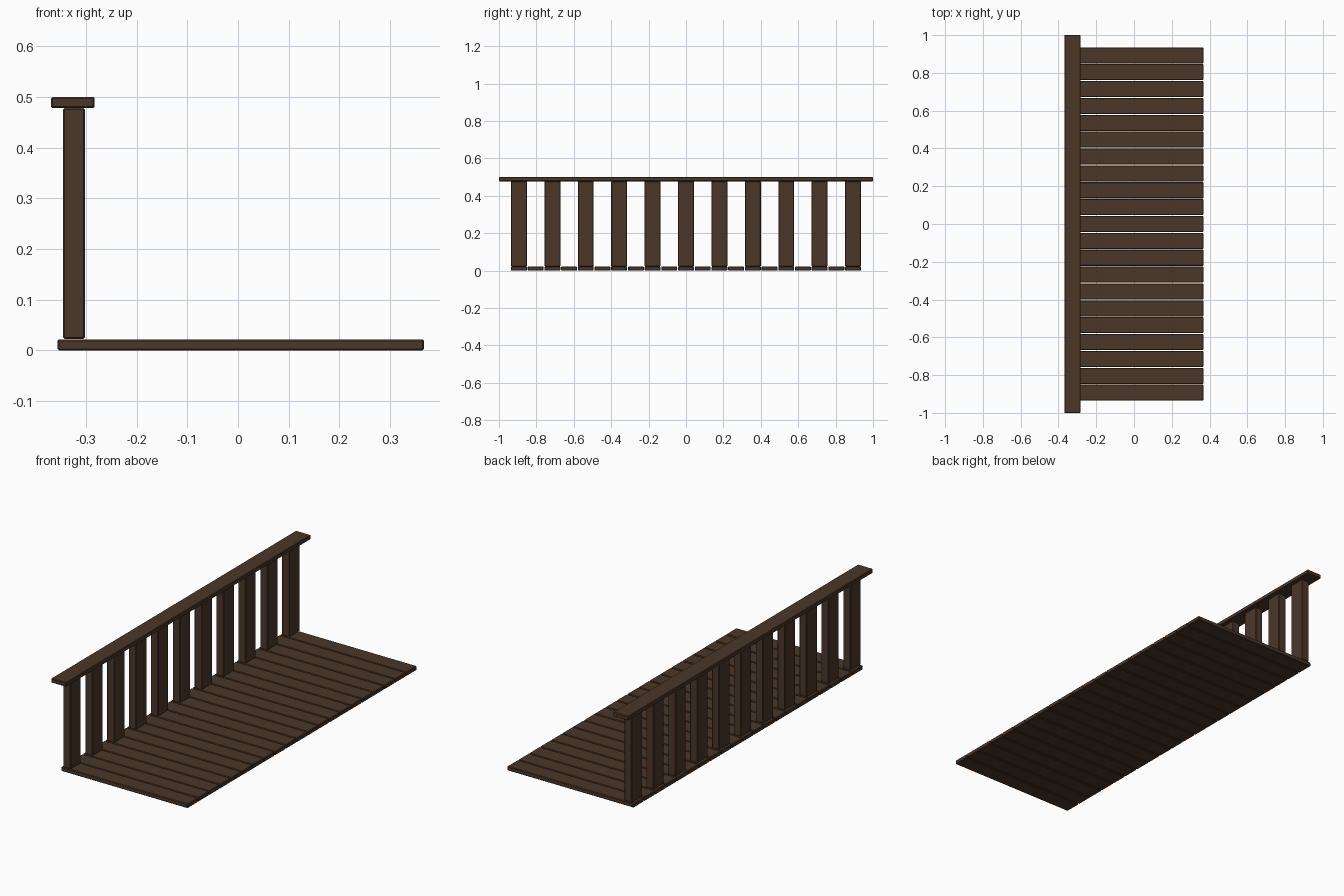
import bpy

if "Cube" in bpy.data.objects:
    bpy.data.objects.remove(bpy.data.objects["Cube"])

wood = bpy.data.materials.new("dark_wood")
wood.diffuse_color = (0.07, 0.038, 0.022, 1)
wood.use_nodes = True
wood.node_tree.nodes["Principled BSDF"].inputs["Base Color"].default_value = wood.diffuse_color


def board(name, lo, hi, bevel=0.003):
    """Box between two corners with small chamfered edges."""
    bpy.ops.mesh.primitive_cube_add(size=1, location=[(a + b) / 2 for a, b in zip(lo, hi)])
    ob = bpy.context.object
    ob.name = name
    ob.scale = [b - a for a, b in zip(lo, hi)]
    bpy.ops.object.transform_apply(location=False, rotation=False, scale=True)
    mod = ob.modifiers.new("edge_chamfer", 'BEVEL')
    mod.width = bevel
    mod.segments = 1
    ob.data.materials.append(wood)
    return ob


PLANKS = 21
PITCH = 0.0893
HALF = 0.0425

for i in range(PLANKS):
    y = (i - (PLANKS - 1) / 2) * PITCH
    # floor plank
    board(f"floor_plank_{i + 1}", (-0.356, y - HALF, 0), (0.367, y + HALF, 0.022))
    # baluster standing on every second plank
    if i % 2 == 0:
        board(f"baluster_{i // 2 + 1}", (-0.345, y - HALF, 0.023), (-0.302, y + HALF, 0.478))

# handrail
board("handrail", (-0.369, -1, 0.478), (-0.283, 1, 0.5))
